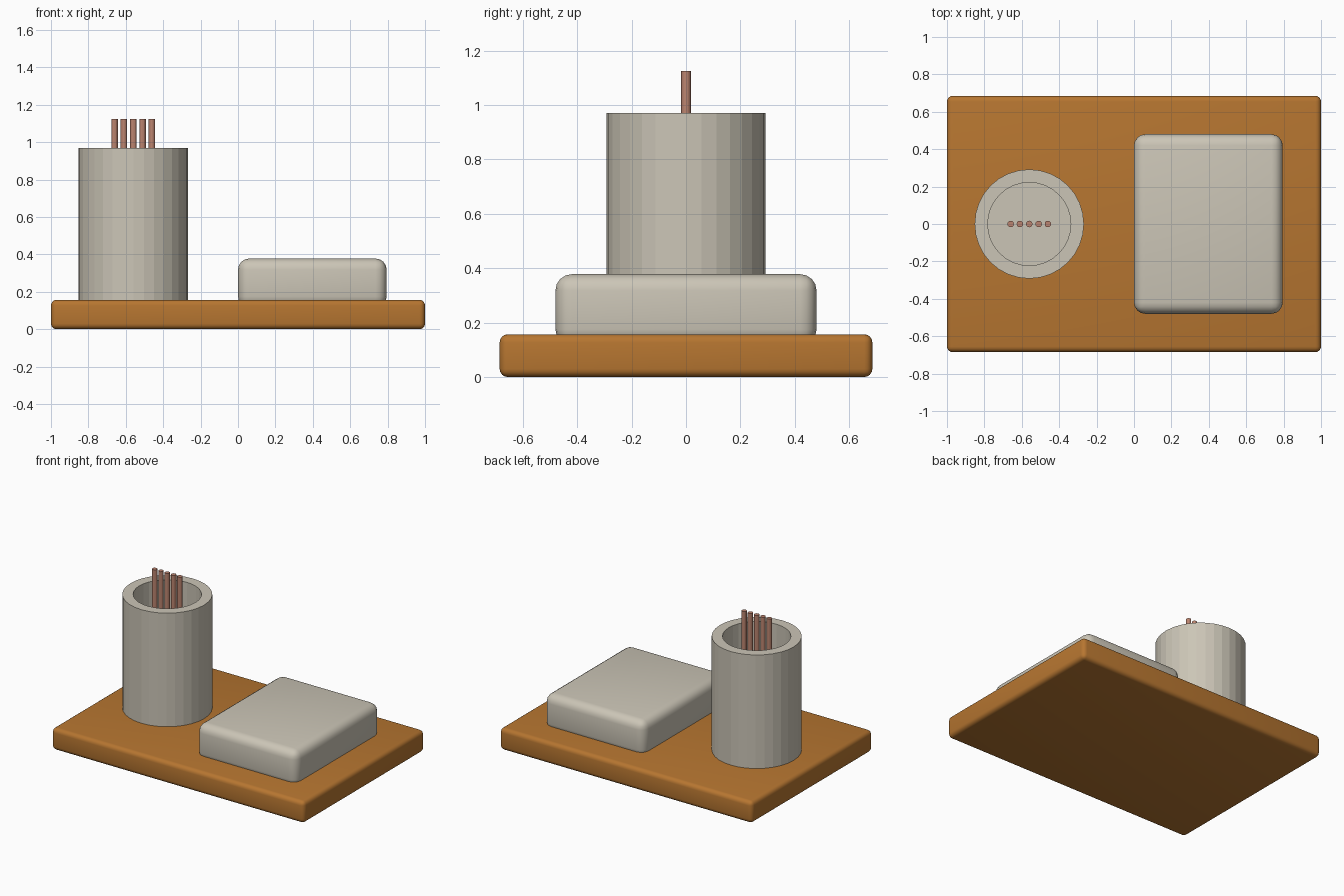
import bpy, bmesh, math

if "Cube" in bpy.data.objects:
    bpy.data.objects.remove(bpy.data.objects["Cube"])


def material(name, rgb):
    m = bpy.data.materials.new(name)
    m.diffuse_color = (*rgb, 1)
    m.use_nodes = True
    m.node_tree.nodes["Principled BSDF"].inputs["Base Color"].default_value = m.diffuse_color
    return m


WOOD = material("warm wood", (0.47, 0.18, 0.03))
STONE = material("pale stone", (0.60, 0.56, 0.47))
ROSE = material("dusty copper", (0.50, 0.23, 0.16))


def finish(name, bm, mat):
    bmesh.ops.recalc_face_normals(bm, faces=bm.faces)
    me = bpy.data.meshes.new(name)
    bm.to_mesh(me)
    bm.free()
    me.materials.append(mat)
    ob = bpy.data.objects.new(name, me)
    bpy.context.collection.objects.link(ob)
    return ob


def rounded_box(name, lo, hi, radius, mat):
    bm = bmesh.new()
    bmesh.ops.create_cube(bm, size=1)
    for v in bm.verts:
        v.co = [(a + b) / 2 + c * (b - a) for a, b, c in zip(lo, hi, v.co)]
    bmesh.ops.bevel(bm, geom=bm.edges[:], offset=radius, segments=4,
                    profile=0.5, affect='EDGES')
    for f in bm.faces:
        f.smooth = True
    return finish(name, bm, mat)


def lathe(name, x, profile, sides, mat):
    """Closed solid from (radius, z) rings, capped at both ends."""
    bm = bmesh.new()
    rings = [[bm.verts.new((x + r * math.cos(2 * math.pi * i / sides),
                            r * math.sin(2 * math.pi * i / sides), z))
              for i in range(sides)] for r, z in profile]
    for a, b in zip(rings, rings[1:]):
        for i in range(sides):
            j = (i + 1) % sides
            bm.faces.new((a[i], a[j], b[j], b[i]))
    bm.faces.new(rings[0])
    bm.faces.new(rings[-1])
    return finish(name, bm, mat)


# Tray the other parts stand on
rounded_box("base_board", (-1, -0.685, 0), (1, 0.685, 0.157), 0.03, WOOD)

# Low rounded block, sunk slightly into the board
rounded_box("rounded_block", (0, -0.48, 0.115), (0.795, 0.48, 0.378), 0.06, STONE)

# Hollow cup with a floor
lathe("cup", -0.56, [(0.292, 0.15), (0.292, 0.97), (0.222, 0.97), (0.222, 0.22)],
      32, STONE)

# Row of thin sticks in the cup
for i in range(5):
    lathe(f"stick_{i + 1}", -0.66 + 0.05 * i, [(0.0175, 0.215), (0.0175, 1.125)],
          12, ROSE)
